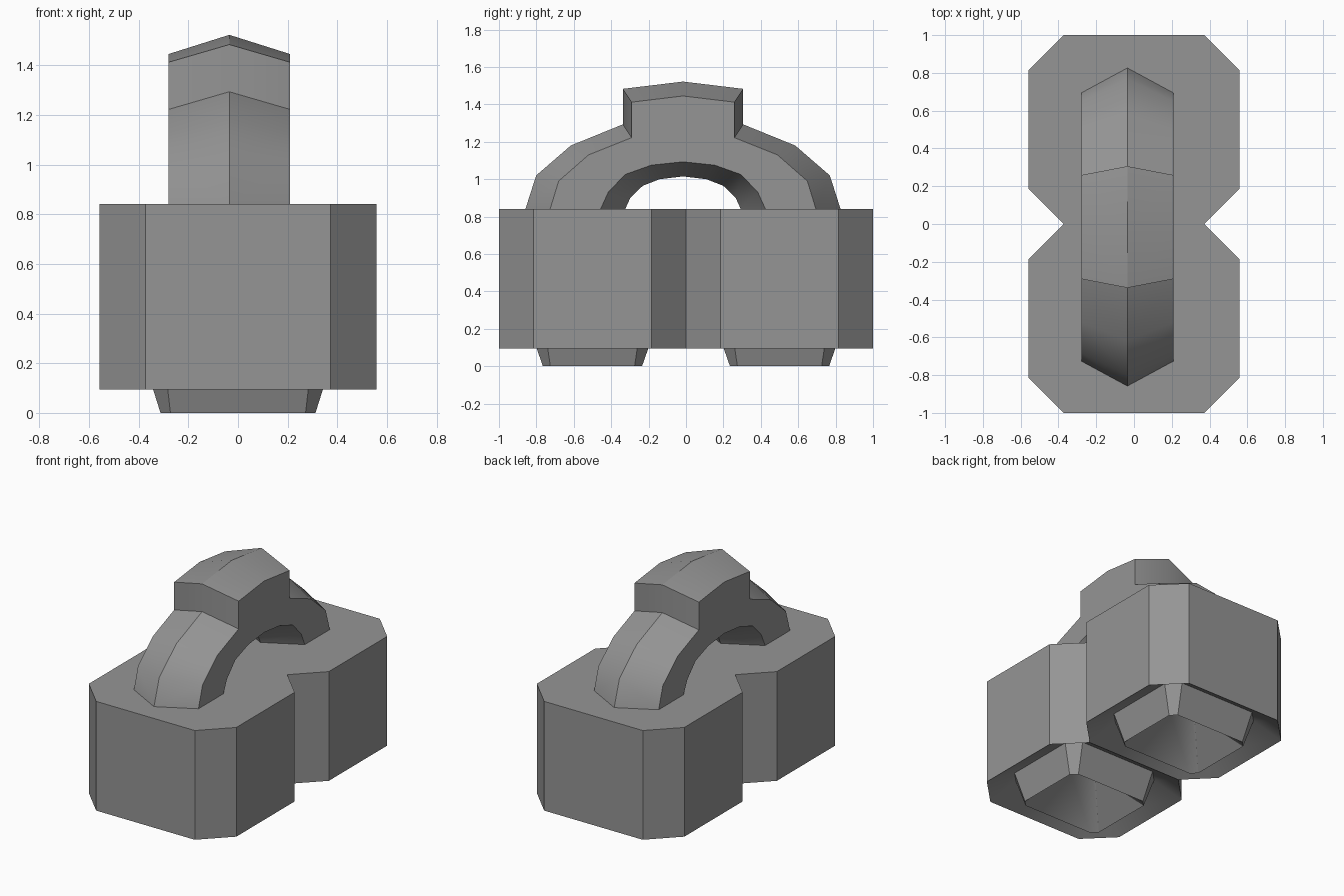
import bpy, bmesh, math

cube = bpy.data.objects.get("Cube")
if cube:
    bpy.data.objects.remove(cube, do_unlink=True)

grey = bpy.data.materials.new("plain grey")
grey.use_nodes = True
colour = (0.3, 0.3, 0.3, 1)
grey.diffuse_color = colour
grey.node_tree.nodes["Principled BSDF"].inputs["Base Color"].default_value = colour


def finish(bm, name):
    bmesh.ops.recalc_face_normals(bm, faces=bm.faces[:])
    mesh = bpy.data.meshes.new(name)
    bm.to_mesh(mesh)
    bm.free()
    mesh.materials.append(grey)
    obj = bpy.data.objects.new(name, mesh)
    bpy.context.collection.objects.link(obj)
    bpy.ops.object.select_all(action='DESELECT')
    obj.select_set(True)
    bpy.context.view_layer.objects.active = obj
    bpy.ops.object.shade_smooth_by_angle(angle=math.radians(31))
    return obj


def bridge(bm, a, b, closed=True):
    n = len(a)
    for i in range(n if closed else n - 1):
        j = (i + 1) % n
        bm.faces.new((a[i], a[j], b[j], b[i]))


def octagon(bm, centre_y, hx, hy, cut, z):
    corners = [(hx, hy - cut), (hx - cut, hy), (cut - hx, hy), (-hx, hy - cut),
               (-hx, cut - hy), (cut - hx, -hy), (hx - cut, -hy), (hx, cut - hy)]
    return [bm.verts.new((x, y + centre_y, z)) for x, y in corners]


# Chamfered lobe with a recessed underside and a hollow tapered foot
def lobe(name, side):
    bm = bmesh.new()
    levels = [(0.558, 0.5, 0.185, 0.842), (0.558, 0.5, 0.185, 0.095),
              (0.375, 0.335, 0.08, 0.2), (0.312, 0.265, 0.04, 0.0),
              (0.11, 0.03, 0.012, 0.23)]
    rings = [octagon(bm, side * 0.5, *level) for level in levels]
    for a, b in zip(rings, rings[1:]):
        bridge(bm, a, b)
    bm.faces.new(rings[0])
    bm.faces.new(rings[-1])
    bmesh.ops.recalc_face_normals(bm, faces=bm.faces[:])
    # Open the wall where the two lobes join
    inner = [f for f in bm.faces if all(abs(v.co.y) < 0.001 for v in f.verts)]
    bmesh.ops.delete(bm, geom=inner, context='FACES_ONLY')
    return finish(bm, name)


lobe("front_body", -1)
lobe("back_body", 1)


# Arched handle: half profiles as (distance from middle, height)
outer_ridge = [(0.842, 0.842), (0.785, 1.02), (0.6, 1.18), (0.322, 1.293),
               (0.322, 1.483), (0, 1.522)]
outer_edge = [(0.71, 0.842), (0.665, 0.99), (0.505, 1.13), (0.275, 1.222),
              (0.275, 1.412), (0, 1.445)]
inner_edge = [(0.44, 0.842), (0.4, 0.93), (0.31, 1.025), (0.17, 1.075), (0, 1.093)]
inner_ridge = [(0.308, 0.842), (0.282, 0.9), (0.215, 0.965), (0.125, 1.0), (0, 1.015)]


def arch(bm, half, x):
    full = [(-d, z) for d, z in half] + [(d, z) for d, z in reversed(half[:-1])]
    return [bm.verts.new((x, d - 0.016, z)) for d, z in full]


bm = bmesh.new()
mid, half_width = -0.035, 0.244
top = arch(bm, outer_ridge, mid)
under = arch(bm, inner_ridge, mid)
for sign in (-1, 1):
    x = mid + sign * half_width
    outer = arch(bm, outer_edge, x)
    inner = arch(bm, inner_edge, x)
    bridge(bm, top, outer, closed=False)
    bridge(bm, inner, under, closed=False)
    bm.faces.new(outer + inner[::-1])
    for end in (0, -1):
        bm.faces.new((top[end], outer[end], inner[end], under[end]))
finish(bm, "handle")
